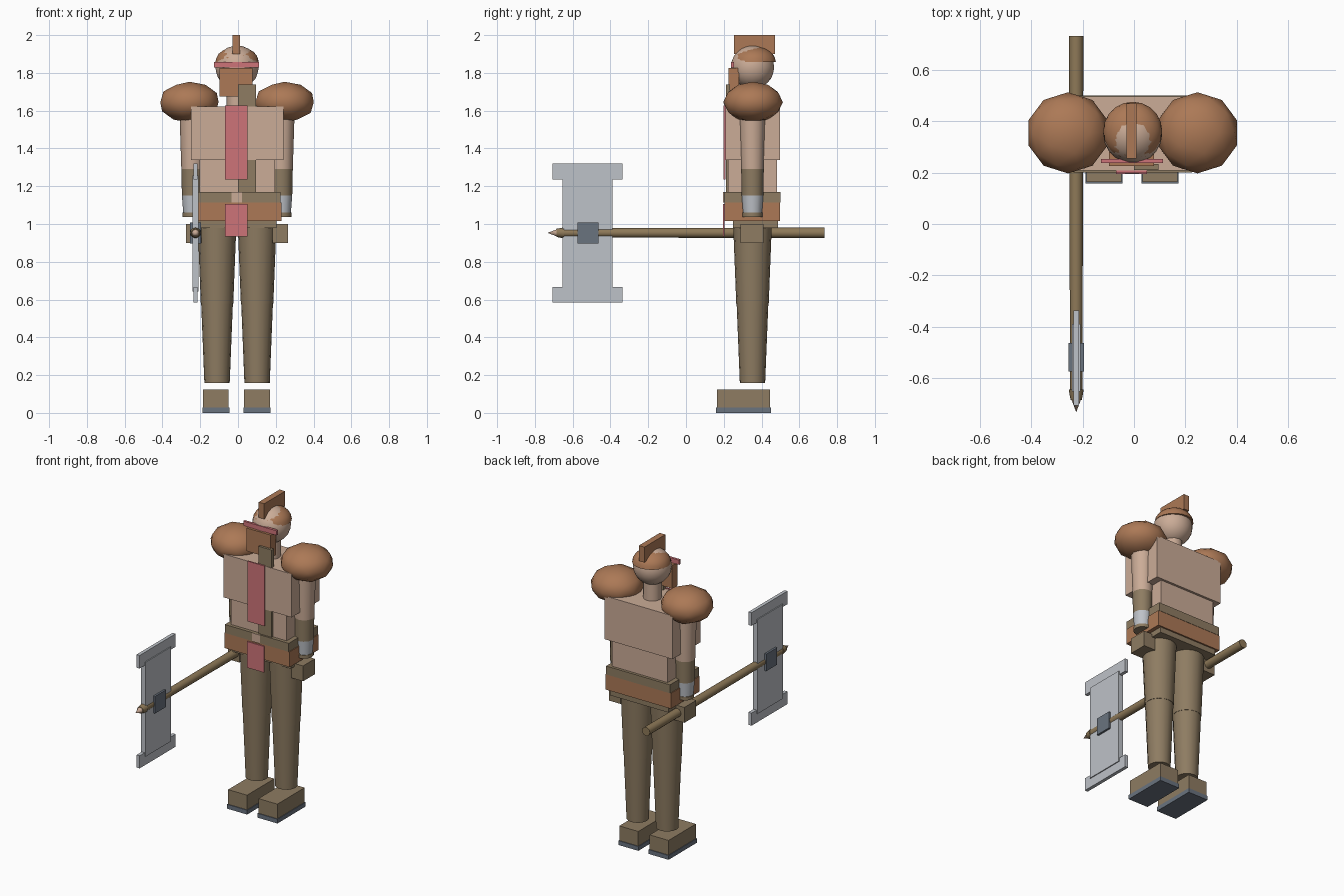
import bpy, bmesh
from math import radians
from mathutils import Matrix, Vector

old = bpy.data.objects.get("Cube")
if old:
    bpy.data.objects.remove(old, do_unlink=True)


def material(name, rgb):
    lin = [((c / 255 + 0.055) / 1.055) ** 2.4 for c in rgb] + [1.0]
    m = bpy.data.materials.new(name)
    m.use_nodes = True
    m.diffuse_color = lin
    m.node_tree.nodes["Principled BSDF"].inputs["Base Color"].default_value = lin
    return m


SKIN = material("skin", (203, 172, 151))
LEATHER = material("orange leather", (172, 121, 86))
OLIVE = material("olive cloth", (142, 124, 98))
WOOD = material("wood", (142, 121, 88))
RED = material("red cloth", (206, 116, 121))
STEEL = material("pale steel", (190, 194, 200))
DARK = material("dark steel", (106, 115, 127))

CX, CY = -0.005, 0.352      # body axis
AXE_X, AXE_Z = -0.225, 0.953


def finish(name, bm, mat, smooth=False):
    bmesh.ops.recalc_face_normals(bm, faces=bm.faces)
    me = bpy.data.meshes.new(name)
    bm.to_mesh(me)
    bm.free()
    ob = bpy.data.objects.new(name, me)
    bpy.context.collection.objects.link(ob)
    me.materials.append(mat)
    if smooth:
        bpy.ops.object.select_all(action='DESELECT')
        ob.select_set(True)
        bpy.context.view_layer.objects.active = ob
        bpy.ops.object.shade_smooth_by_angle(angle=radians(60))
    return ob


def box(name, mat, x, y, z):
    """Box from (min, max) ranges."""
    bm = bmesh.new()
    lo, hi = Vector((x[0], y[0], z[0])), Vector((x[1], y[1], z[1]))
    bmesh.ops.create_cube(bm, size=1, matrix=Matrix.Translation((lo + hi) / 2)
                          @ Matrix.Diagonal(hi - lo).to_4x4())
    return finish(name, bm, mat)


def mid(half, c=CX):
    return (c - half, c + half)


def tube(name, mat, a, b, ra, rb, sides=12):
    """Tapered cylinder from point a to point b."""
    a, b = Vector(a), Vector(b)
    d = b - a
    turn = d.to_track_quat('Z', 'Y').to_matrix().to_4x4()
    bm = bmesh.new()
    bmesh.ops.create_cone(bm, cap_ends=True, segments=sides, radius1=ra, radius2=rb,
                          depth=d.length, matrix=Matrix.Translation((a + b) / 2) @ turn)
    return finish(name, bm, mat, True)


def ball(name, mat, centre, radii, detail):
    bm = bmesh.new()
    bmesh.ops.create_icosphere(bm, subdivisions=detail, radius=1)
    bm.transform(Matrix.Translation(centre) @ Matrix.Diagonal(radii).to_4x4())
    return finish(name, bm, mat, True)


# Head
ball("head", SKIN, (CX, CY, 1.83), (0.115, 0.115, 0.115), 3)
tube("neck", SKIN, (CX, CY, 1.6), (CX, CY, 1.76), 0.055, 0.055)
box("hair_crest", LEATHER, mid(0.02, -0.01), (0.255, 0.47), (1.9, 2.0))
box("beard", LEATHER, mid(0.087, -0.01), (0.226, 0.28), (1.675, 1.825))
box("headband", RED, mid(0.12, -0.008), (0.237, 0.253), (1.828, 1.858))

# Flattened half dome of hair, cut flat underneath
bm = bmesh.new()
bmesh.ops.create_icosphere(bm, subdivisions=3, radius=1)
cut = bmesh.ops.bisect_plane(bm, geom=bm.verts[:] + bm.edges[:] + bm.faces[:],
                             plane_co=(0, 0, 0), plane_no=(0, 0, -1), clear_outer=True)
bmesh.ops.holes_fill(bm, edges=bm.edges[:])
bm.transform(Matrix.Translation((CX, 0.361, 1.857))
             @ Matrix.Diagonal((0.115, 0.115, 0.083)).to_4x4())
finish("hair_cap", bm, LEATHER, True)

# Torso
box("chest", SKIN, mid(0.245), (0.208, 0.497), (1.34, 1.622))
box("waist", SKIN, mid(0.2), (0.222, 0.482), (1.15, 1.34))
box("shoulder_strap", OLIVE, (0.0, 0.095), (0.211, 0.233), (1.17, 1.738))
box("chest_sash", RED, (-0.07, 0.05), (0.199, 0.208), (1.235, 1.627))

# Belt and loincloth
box("belt_upper", OLIVE, mid(0.23), (0.2, 0.5), (1.115, 1.17))
box("belt_buckle", SKIN, (-0.035, 0.02), (0.196, 0.201), (1.115, 1.17))
box("belt_lower", LEATHER, mid(0.235), (0.203, 0.498), (1.015, 1.115))
box("hips", OLIVE, mid(0.21), (0.25, 0.488), (0.98, 1.015))
box("loincloth", RED, (-0.07, 0.05), (0.195, 0.203), (0.935, 1.105))

# Arms, legs and feet
for side, s in (("right", -1), ("left", 1)):
    ax = CX + s * 0.235
    ball(side + "_shoulder_pad", LEATHER, (CX + s * 0.252, 0.355, 1.645),
         (0.162, 0.158, 0.108), 2)
    arm = (("upper_arm", SKIN, 1.6, 1.29, 0.07, 0.06),
           ("forearm", OLIVE, 1.29, 1.15, 0.06, 0.057),
           ("wrist_cuff", STEEL, 1.15, 1.06, 0.057, 0.05),
           ("wrist", OLIVE, 1.06, 1.038, 0.054, 0.054))
    for part, mat, top, low, r_top, r_low in arm:
        tube(f"{side}_{part}", mat, (ax, CY, low), (ax, CY, top), r_low, r_top)
    box(side + "_hand", OLIVE, mid(0.042, CX + s * 0.229), mid(0.061, 0.35), (0.9, 1.0))

    lx = CX + s * 0.106
    tube(side + "_thigh", OLIVE, (lx, CY, 0.58), (lx, CY, 0.985), 0.086, 0.102, 16)
    tube(side + "_shin", OLIVE, (lx, CY, 0.157), (lx, CY, 0.58), 0.067, 0.084, 16)
    fx = CX - 0.003 + s * 0.109
    box(side + "_shoe", OLIVE, mid(0.068, fx), (0.163, 0.444), (0.028, 0.123))
    box(side + "_sole", DARK, mid(0.072, fx), (0.158, 0.449), (0.0, 0.028))


# Polearm
def along(y):
    return (AXE_X, y, AXE_Z)


tube("axe_shaft", WOOD, along(-0.67), along(0.733), 0.024, 0.028)
tube("axe_collar", WOOD, along(-0.685), along(-0.645), 0.022, 0.029)
tube("axe_spike", SKIN, along(-0.68), along(-0.733), 0.02, 0.0)
box("axe_blade", STEEL, mid(0.017, AXE_X), (-0.653, -0.39), (0.643, 1.257))
for name, z in (("axe_edge_upper", (1.235, 1.32)), ("axe_edge_lower", (0.585, 0.667))):
    box(name, STEEL, mid(0.011, AXE_X), (-0.706, -0.336), z)
box("axe_socket", DARK, mid(0.03, AXE_X), (-0.574, -0.463), (0.897, 1.008))
